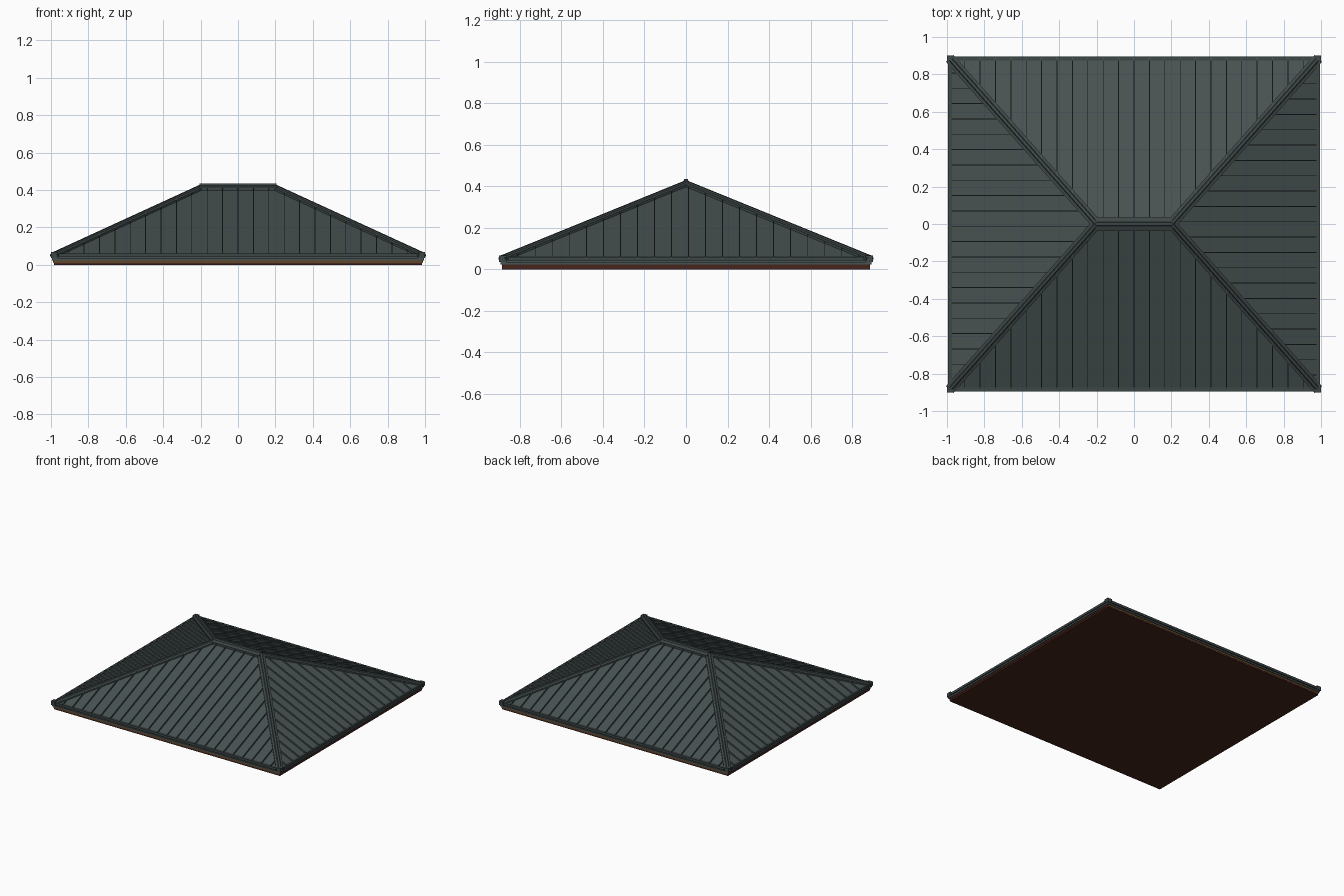
import bpy, bmesh
from mathutils import Vector

if "Cube" in bpy.data.objects:
    bpy.data.objects.remove(bpy.data.objects["Cube"])

EX, EY = 0.985, 0.885      # eave half sizes
RX = 0.2                   # ridge half length
Z0, Z1 = 0.052, 0.412      # eave and ridge heights


def mat(name, r, g, b):
    m = bpy.data.materials.new(name)
    m.diffuse_color = (r, g, b, 1)
    m.use_nodes = True
    m.node_tree.nodes["Principled BSDF"].inputs["Base Color"].default_value = m.diffuse_color
    return m


slate = mat("slate_metal", 0.064, 0.083, 0.083)
trim = mat("dark_slate_trim", 0.048, 0.062, 0.062)
wood = mat("golden_brown_wood", 0.12, 0.062, 0.022)
red = mat("red_brown_wood", 0.062, 0.018, 0.012)


def finish(name, bm, m):
    bmesh.ops.recalc_face_normals(bm, faces=bm.faces[:])
    me = bpy.data.meshes.new(name)
    bm.to_mesh(me)
    bm.free()
    me.materials.append(m)
    ob = bpy.data.objects.new(name, me)
    bpy.context.collection.objects.link(ob)


def prism(bm, a, b, up, prof):
    """Sweep a (side, up) profile from a to b."""
    a, b = Vector(a), Vector(b)
    d = (b - a).normalized()
    side = d.cross(Vector(up)).normalized()
    n = side.cross(d)
    rings = [[bm.verts.new(p + side * s + n * h) for s, h in prof] for p in (a, b)]
    k = len(prof)
    for i in range(k):
        j = (i + 1) % k
        bm.faces.new((rings[0][i], rings[0][j], rings[1][j], rings[1][i]))
    bm.faces.new(rings[0])
    bm.faces.new(rings[1])


def box(bm, x0, x1, y0, y1, z0, z1):
    c = [(x0, y0), (x1, y0), (x1, y1), (x0, y1)]
    lo = [bm.verts.new((x, y, z0)) for x, y in c]
    hi = [bm.verts.new((x, y, z1)) for x, y in c]
    for i in range(4):
        j = (i + 1) % 4
        bm.faces.new((lo[i], lo[j], hi[j], hi[i]))
    bm.faces.new(lo)
    bm.faces.new(hi)


# Hipped roof body
bm = bmesh.new()
c = [bm.verts.new((x * EX, y * EY, Z0)) for x, y in ((-1, -1), (1, -1), (1, 1), (-1, 1))]
l, r = bm.verts.new((-RX, 0, Z1)), bm.verts.new((RX, 0, Z1))
for f in ((c[0], c[1], r, l), (c[1], c[2], r), (c[2], c[3], l, r), (c[3], c[0], l), c):
    bm.faces.new(f)
finish("roof_panels", bm, slate)

# Standing seams on the four slopes, clipped at the hips
bm = bmesh.new()
W, H = 0.0022, 0.011
seam = [(-W, -0.003), (W, -0.003), (W, H), (-W, H)]
RISE = Z1 - Z0
for s in (-1, 1):
    for k in range(-11, 12):
        x = k * 0.0823
        t = max(0, (abs(x) - RX) / (EX - RX))
        prism(bm, (x, s * EY, Z0), (x, s * EY * t, Z1 - RISE * t),
              (0, s * RISE, EY), seam)
    for k in range(-10, 11):
        y = s * 0.012 + k * 0.082
        t = abs(y) / EY
        prism(bm, (s * EX, y, Z0), (s * (RX + (EX - RX) * t), y, Z1 - RISE * t),
              (s * RISE, 0, EX - RX), seam)
finish("standing_seams", bm, slate)

# Hip caps: folded strip with a raised roll
bm = bmesh.new()
cap = [(-0.027, -0.008), (-0.027, 0.003), (-0.011, 0.008), (-0.007, 0.015),
       (0.007, 0.015), (0.011, 0.008), (0.027, 0.003), (0.027, -0.008)]
for sx in (-1, 1):
    for sy in (-1, 1):
        prism(bm, (sx * EX, sy * EY, Z0), (sx * RX, 0, Z1), (0, 0, 1), cap)
finish("hip_caps", bm, trim)

# Ridge cap
bm = bmesh.new()
ridge = [(-0.034, -0.014), (-0.034, 0.003), (-0.012, 0.012), (-0.008, 0.023),
         (0.008, 0.023), (0.012, 0.012), (0.034, 0.003), (0.034, -0.014)]
prism(bm, (-RX - 0.006, 0, Z1), (RX + 0.006, 0, Z1), (0, 0, 1), ridge)
finish("ridge_cap", bm, trim)

# Eave trim and the fascia under it
bm = bmesh.new()
T = 0.022
for s in (-1, 1):
    for a, b in ((s * 0.995, s * (0.995 - T)),):
        box(bm, min(a, b), max(a, b), -0.895, 0.895, 0.042, 0.06)
    a, b = s * 0.895, s * (0.895 - T)
    box(bm, -0.995, 0.995, min(a, b), max(a, b), 0.042, 0.06)
    # corner caps
    for t in (-1, 1):
        x, y = s * 0.982, t * 0.882
        box(bm, x - 0.018, x + 0.018, y - 0.018, y + 0.018, 0.036, 0.067)
finish("eave_trim", bm, trim)

bm = bmesh.new()
box(bm, -0.985, 0.985, -0.885, 0.885, 0.034, 0.044)
box(bm, -0.994, 0.994, -0.894, 0.894, 0.024, 0.036)
finish("fascia", bm, slate)

# Wooden boards on front and back
bm = bmesh.new()
for s in (-1, 1):
    box(bm, -0.986, 0.986, s * 0.872 - 0.015, s * 0.872 + 0.015, 0.010, 0.026)
finish("eave_boards", bm, wood)

# Ceiling slab
bm = bmesh.new()
box(bm, -0.985, 0.985, -0.885, 0.885, 0.0, 0.012)
for s in (-1, 1):
    box(bm, s * 0.978 - 0.01, s * 0.978 + 0.01, -0.885, 0.885, 0.011, 0.025)
finish("ceiling_slab", bm, red)
